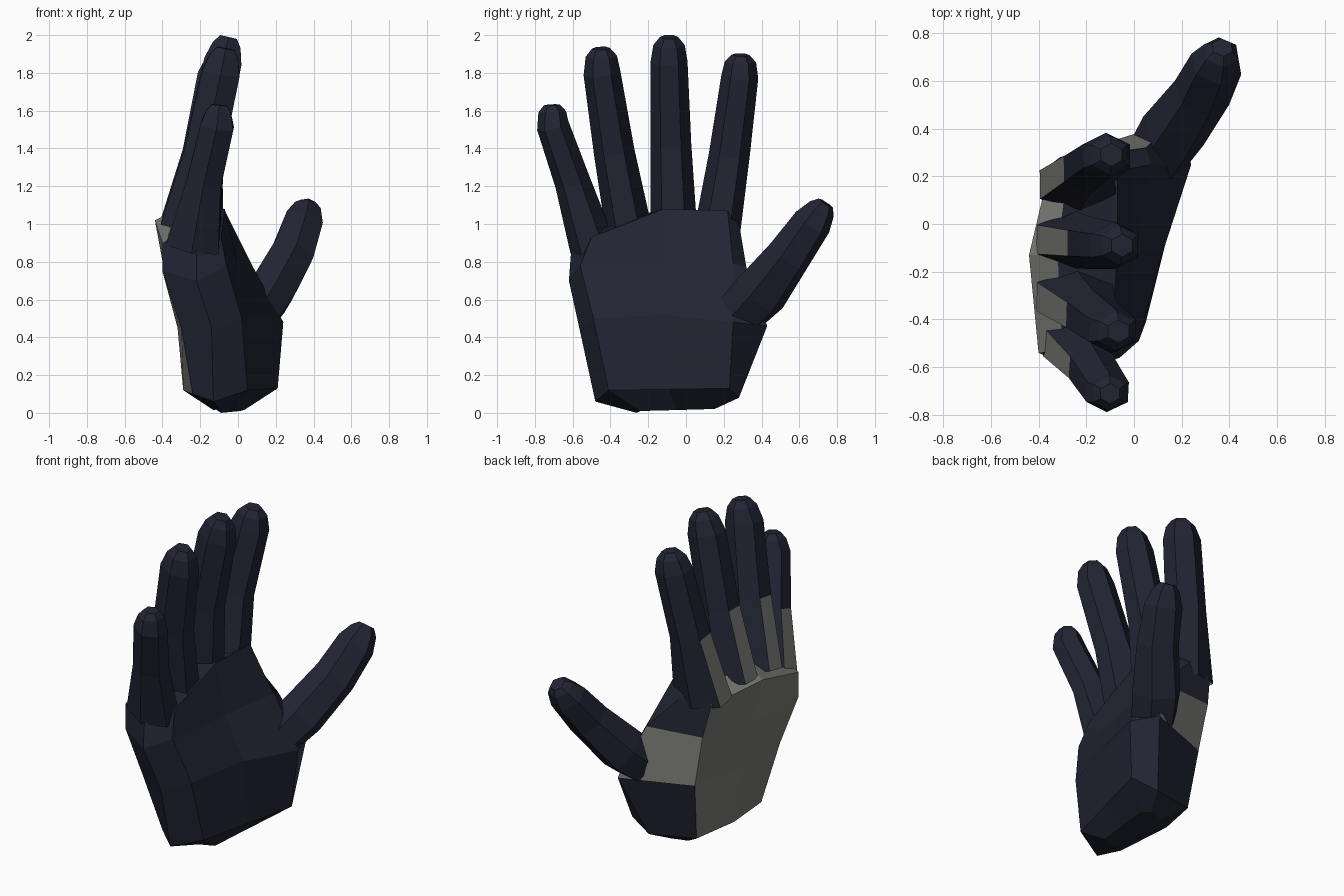
import bpy, bmesh
from mathutils import Vector

if "Cube" in bpy.data.objects:
    bpy.data.objects.remove(bpy.data.objects["Cube"])


def material(name, color):
    m = bpy.data.materials.new(name)
    m.diffuse_color = (*color, 1)
    m.use_nodes = True
    m.node_tree.nodes["Principled BSDF"].inputs["Base Color"].default_value = m.diffuse_color
    return m


NAVY = material("navy", (0.016, 0.018, 0.034))
GREY = material("grey_fabric", (0.19, 0.19, 0.175))


def loft(name, rings, is_grey, cap_start=False):
    """Skin a list of rings with flat quads; is_grey(row, col) picks grey faces."""
    bm = bmesh.new()
    rows = [[bm.verts.new(p) for p in ring] for ring in rings]
    n = len(rows[0])
    for r in range(len(rows) - 1):
        for c in range(n):
            d = (c + 1) % n
            f = bm.faces.new((rows[r][c], rows[r][d], rows[r + 1][d], rows[r + 1][c]))
            f.material_index = int(is_grey(r, c))
    bm.faces.new(rows[-1])
    if cap_start:
        bm.faces.new(rows[0][::-1])
    bmesh.ops.recalc_face_normals(bm, faces=bm.faces)
    me = bpy.data.meshes.new(name)
    bm.to_mesh(me)
    bm.free()
    me.materials.append(NAVY)
    me.materials.append(GREY)
    ob = bpy.data.objects.new(name, me)
    bpy.context.collection.objects.link(ob)
    return ob


def digit(name, path, is_grey):
    """Six-sided tube; path points are (centre, half width, half depth)."""
    centres = [Vector(p[0]) for p in path]
    rings = []
    for i, (c, (_, w, d)) in enumerate(zip(centres, path)):
        axis = (centres[min(i + 1, len(path) - 1)] - centres[max(i - 1, 0)]).normalized()
        side = Vector((0, 1, 0))
        side = (side - axis * side.dot(axis)).normalized()
        back = axis.cross(side)
        rings.append([c + side * w * a + back * d * b for a, b in
                      ((1, 0), (.5, 1), (-.5, 1), (-1, 0), (-.5, -1), (.5, -1))])
    loft(name, rings, is_grey)


# Palm: rings from wrist to knuckles, ordered back-little, little edge,
# palm-little, palm middle, palm-thumb, thumb edge, back-index, back middle
palm = [
    [(-.12, -.22, .02), (-.09, -.26, 0), (.01, -.24, .01), (.03, -.05, .015),
     (.04, .12, .02), (0, .15, .02), (-.1, .12, .02), (-.13, -.05, .015)],
    [(-.24, -.4, .10), (-.13, -.48, .06), (.05, -.41, .12), (.13, -.09, .125),
     (.21, .23, .13), (.06, .28, .08), (-.22, .21, .10), (-.29, -.06, .12)],
    [(-.30, -.5, .45), (-.14, -.565, .45), (.02, -.49, .5), (.12, -.12, .52),
     (.24, .25, .48), (.17, .43, .46), (-.25, .27, .46), (-.32, -.08, .45)],
    [(-.40, -.54, .75), (-.22, -.62, .70), (-.06, -.56, .78), (.0, -.12, .78),
     (.07, .25, .79), (.05, .32, .77), (-.31, .28, .78), (-.39, -.1, .75)],
    [(-.40, -.54, .90), (-.22, -.605, .90), (-.09, -.50, .93), (-.07, -.12, 1.08),
     (-.07, .22, 1.07), (-.15, .285, .98), (-.35, .25, .98), (-.44, -.13, 1.02)],
]
# Sloping top between the knuckles
slope = (.06, .03, 0, 0, 0, .03, .08, .06)
palm.append([Vector(p).lerp(Vector((-.2, p[1] * .95, p[2] + s)), .5 if s else .05) +
             Vector((0, 0, s / 2)) for p, s in zip(palm[-1], slope)])
loft("palm", palm,
     lambda r, c: r > 0 and (c in (6, 7) or (c == 5 and r == 2)), cap_start=True)

# Fingers: knuckle, middle joint, end joint and tip centres
fingers = {
    "little_finger": ((-.24, -.495, .88), (-.18, -.60, 1.22), (-.11, -.705, 1.52), (-.10, -.71, 1.63)),
    "ring_finger": ((-.25, -.305, .98), (-.18, -.38, 1.38), (-.09, -.445, 1.80), (-.065, -.45, 1.93)),
    "middle_finger": ((-.25, -.065, 1.0), (-.175, -.08, 1.42), (-.08, -.09, 1.86), (-.05, -.09, 1.99)),
    "index_finger": ((-.235, .165, .96), (-.19, .23, 1.37), (-.115, .285, 1.78), (-.095, .29, 1.895)),
}
for name, (knuckle, mid, end, tip) in fingers.items():
    s = .88 if name == "little_finger" else 1
    shoulder = Vector(end).lerp(Vector(tip), .68)
    digit(name, [(knuckle, .122, .16 * s), (mid, .108 * s, .105 * s), (end, .098 * s, .1 * s),
                 (shoulder, .083 * s, .075 * s), (tip, .048 * s, .045 * s)],
          lambda r, c: r == 0 and c == 1)

# Thumb: splayed out from the palm
digit("thumb", [((.10, .29, .53), .14, .11), ((.165, .39, .63), .15, .12),
                ((.285, .55, .84), .12, .11), ((.345, .67, 1.01), .105, .1),
                ((.365, .72, 1.08), .075, .07), ((.37, .74, 1.11), .045, .04)],
      lambda r, c: False)
